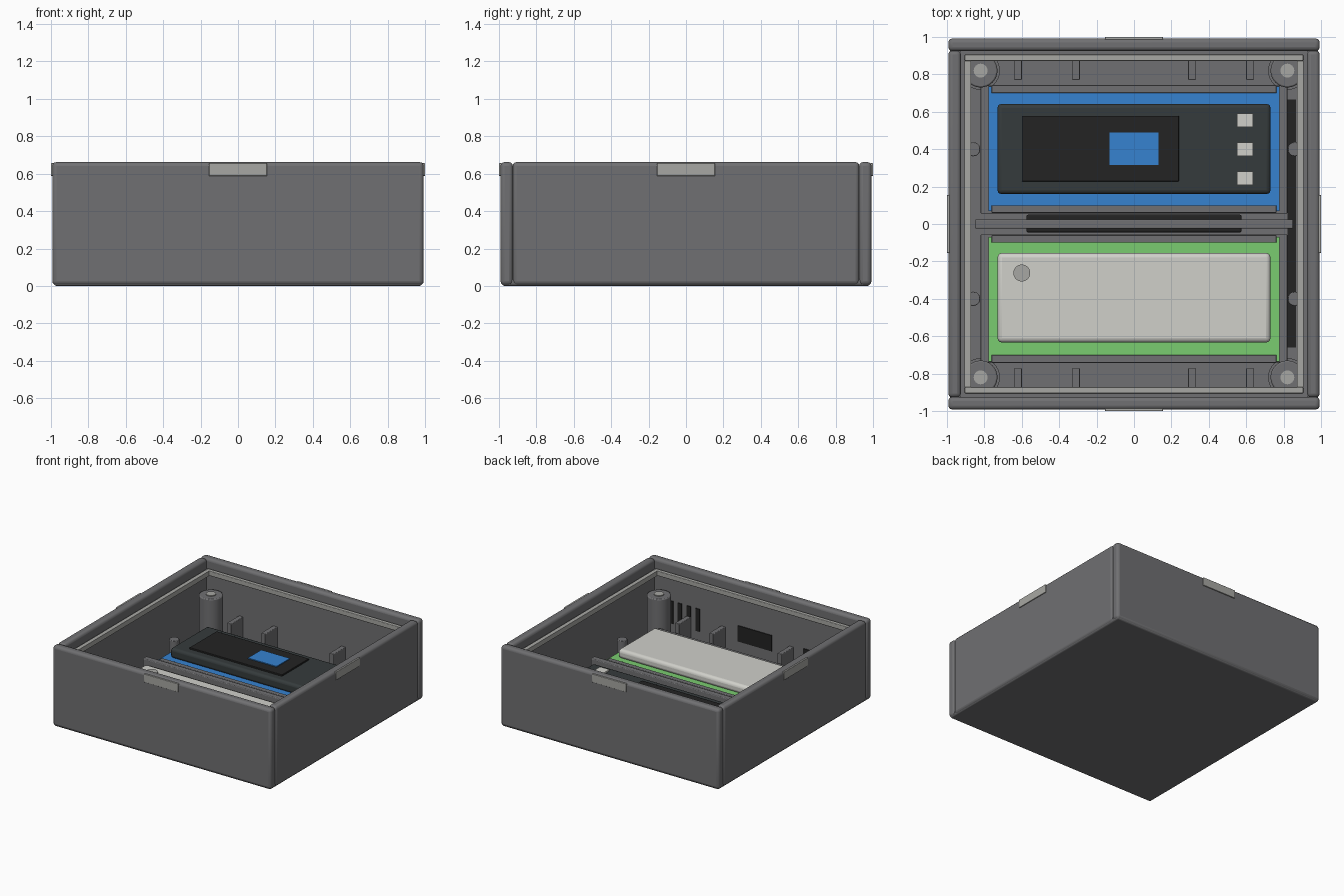
import bpy, math

if "Cube" in bpy.data.objects:
    bpy.data.objects.remove(bpy.data.objects["Cube"])


def srgb(r, g, b):
    return [((c / 255 + 0.055) / 1.055) ** 2.4 for c in (r, g, b)] + [1.0]


def material(name, rgb):
    m = bpy.data.materials.new(name)
    m.diffuse_color = srgb(*rgb)
    m.use_nodes = True
    m.node_tree.nodes["Principled BSDF"].inputs["Base Color"].default_value = m.diffuse_color
    return m


GREY = material("shell grey", (112, 112, 114))
LIGHT = material("light grey", (167, 167, 163))
BLUE = material("board blue", (54, 130, 208))
GREEN = material("board green", (122, 204, 112))
DARK = material("charcoal", (53, 59, 60))
BLACK = material("black", (35, 35, 35))
WHITE = material("off white", (208, 208, 202))


def finish(ob, name, mat, bevel, segments=3):
    ob.name = name
    ob.data.materials.append(mat)
    if bevel:
        mod = ob.modifiers.new("rounded edges", 'BEVEL')
        mod.width = bevel
        mod.segments = segments
        mod.limit_method = 'ANGLE'
        bpy.ops.object.shade_smooth_by_angle(angle=math.radians(35))
    return ob


def box(name, x, y, z, mat, bevel=0.0):
    """Box from (min, max) ranges on each axis."""
    bpy.ops.mesh.primitive_cube_add(size=1)
    ob = bpy.context.object
    for v in ob.data.vertices:
        v.co = [r[0] if c < 0 else r[1] for c, r in zip(v.co, (x, y, z))]
    return finish(ob, name, mat, bevel)


def cylinder(name, x, y, z, radius, mat, bevel=0.0):
    bpy.ops.mesh.primitive_cylinder_add(vertices=32, radius=radius, depth=z[1] - z[0],
                                        location=(x, y, (z[0] + z[1]) / 2))
    ob = finish(bpy.context.object, name, mat, bevel, 2)
    bpy.ops.object.shade_smooth_by_angle(angle=math.radians(35))
    return ob


def span(a, b):
    return (min(a, b), max(a, b))


# Case floor and walls
box("case_floor", (-0.985, 0.985), (-0.985, 0.985), (0, 0.04), GREY, 0.015)
for s in (-1, 1):
    box("end_wall", (-0.993, 0.993), span(s * 0.925, s * 0.992), (0.004, 0.662), GREY, 0.022)
    box("side_wall", span(s * 0.925, s * 0.993), (-0.927, 0.927), (0.004, 0.662), GREY, 0.022)
    # Seal ledge and gasket
    box("end_ledge", (-0.93, 0.93), span(s * 0.9, s * 0.93), (0.555, 0.58), GREY)
    box("side_ledge", span(s * 0.9, s * 0.93), (-0.9, 0.9), (0.555, 0.58), GREY)
    box("end_gasket", (-0.905, 0.905), span(s * 0.872, s * 0.905), (0.555, 0.595), LIGHT, 0.005)
    box("side_gasket", span(s * 0.872, s * 0.905), (-0.872, 0.872), (0.555, 0.595), LIGHT)
    # Latch plates
    box("end_latch", (-0.155, 0.155), span(s * 0.985, s), (0.588, 0.656), LIGHT, 0.003)
    box("side_latch", span(s * 0.985, s), (-0.155, 0.155), (0.588, 0.656), LIGHT, 0.003)
    # Wall ribs
    for x in (-0.62, -0.31, 0.31, 0.62):
        box("wall_rib", (x - 0.02, x + 0.02), span(s * 0.77, s * 0.93), (0.03, 0.27), GREY, 0.005)
    for t in (-1, 1):
        # Corner screw posts and side pegs
        cylinder("post_foot", s * 0.82, t * 0.82, (0.03, 0.07), 0.103, GREY)
        cylinder("screw_post", s * 0.82, t * 0.82, (0.03, 0.437), 0.09, GREY, 0.008)
        cylinder("screw_insert", s * 0.82, t * 0.82, (0.40, 0.444), 0.037, LIGHT)
        cylinder("side_peg", s * 0.86, t * 0.4, (0.03, 0.22), 0.038, GREY, 0.004)

# Board trays, boards and their retaining rails
for s, name, colour in ((1, "control", BLUE), (-1, "power", GREEN)):
    box(name + "_tray", (-0.82, 0.82), span(s * 0.055, s * 0.74), (0.03, 0.15), GREY, 0.005)
    box(name + "_board", (-0.777, 0.777), span(s * 0.07, s * 0.735), (0.15, 0.195), colour)
    for y0, y1 in ((0.06, 0.1), (0.70, 0.742)):
        box(name + "_rail", (-0.762, 0.762), span(s * y0, s * y1), (0.14, 0.205), GREY, 0.004)

# Control unit with screen and buttons
box("control_unit", (-0.73, 0.73), (0.16, 0.642), (0.19, 0.272), DARK, 0.022)
box("screen_bezel", (-0.6, 0.24), (0.228, 0.578), (0.26, 0.285), BLACK, 0.003)
box("screen", (-0.13, 0.13), (0.315, 0.488), (0.284, 0.292), BLUE)
for y in (0.245, 0.4, 0.555):
    box("button", (0.55, 0.635), (y - 0.037, y + 0.037), (0.26, 0.284), WHITE)

# Power unit
box("power_unit", (-0.73, 0.73), (-0.634, -0.155), (0.19, 0.265), WHITE, 0.025)
cylinder("power_knob", -0.6, -0.262, (0.25, 0.274), 0.045, LIGHT)

# Divider with a cable channel along its foot
box("divider", (-0.85, 0.85), (-0.025, 0.025), (0.03, 0.225), GREY, 0.006)
box("cable_channel", (-0.575, 0.575), (-0.045, 0.05), (0.06, 0.17), BLACK, 0.01)
box("floor_strip", (0.822, 0.866), (-0.66, 0.665), (0.035, 0.046), BLACK)

# Ports and vents on the inside of the front wall
box("port_plate", (-0.135, 0.175), (-0.928, -0.918), (0.185, 0.315), BLACK)
box("small_port", (-0.68, -0.42), (-0.928, -0.918), (0.185, 0.285), BLACK)
for i in range(5):
    x = 0.54 + i * 0.08
    box("vent_slot", (x - 0.018, x + 0.018), (-0.928, -0.918), (0.17, 0.355), BLACK)
